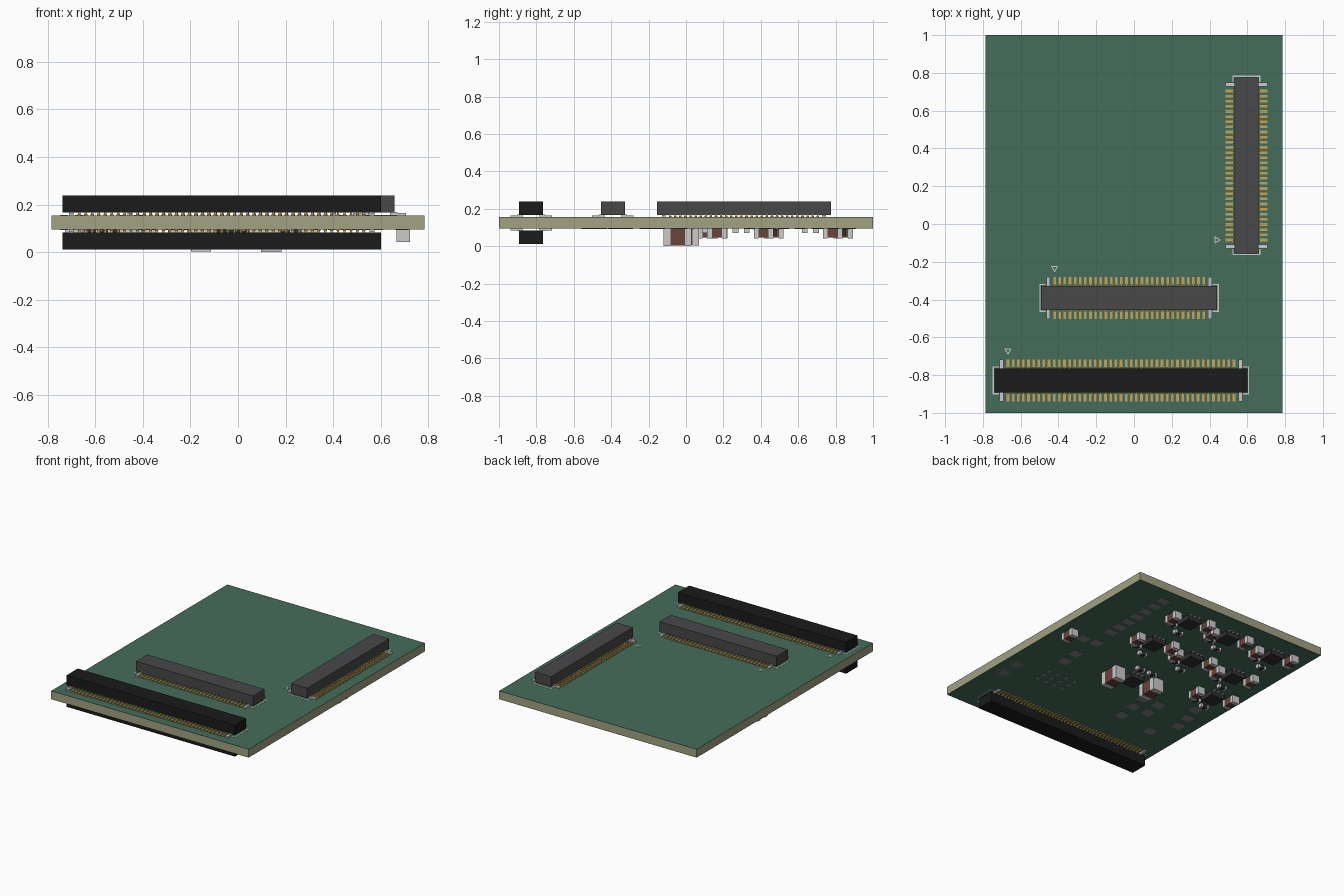
import bpy, bmesh
from math import pi, cos, sin
from mathutils import Matrix, Vector

if "Cube" in bpy.data.objects:
    bpy.data.objects.remove(bpy.data.objects["Cube"])

TOP, BOT = 0.155, 0.095


def material(name, r, g, b):
    m = bpy.data.materials.new(name)
    m.diffuse_color = (r, g, b, 1)
    m.use_nodes = True
    m.node_tree.nodes["Principled BSDF"].inputs["Base Color"].default_value = m.diffuse_color
    return m


GREEN = material("solder_mask", 0.06, 0.155, 0.105)
TAN = material("fibreglass", 0.36, 0.36, 0.23)
GREY = material("grey_plastic", 0.065, 0.065, 0.068)
BLACK = material("black_plastic", 0.011, 0.011, 0.011)
GOLD = material("gold", 0.56, 0.38, 0.10)
SILVER = material("tin", 0.58, 0.58, 0.56)
WHITE = material("silkscreen", 0.62, 0.64, 0.62)
BROWN = material("ceramic", 0.14, 0.06, 0.042)
CHIP = material("chip_plastic", 0.03, 0.03, 0.034)


def box(x0, x1, y0, y1, z0, z1):
    """Matrix turning a unit cube into the given extents."""
    return (Matrix.Translation(((x0 + x1) / 2, (y0 + y1) / 2, (z0 + z1) / 2))
            @ Matrix.Diagonal((x1 - x0, y1 - y0, z1 - z0, 1)))


def cbox(x, y, sx, sy, z0, z1):
    return box(x - sx / 2, x + sx / 2, y - sy / 2, y + sy / 2, z0, z1)


def boxes(name, mats, mat, frame=Matrix()):
    """One object made of many boxes."""
    bm = bmesh.new()
    for m in mats:
        bmesh.ops.create_cube(bm, size=1, matrix=frame @ m)
    return finish(name, bm, mat)


def finish(name, bm, mat):
    me = bpy.data.meshes.new(name)
    bm.to_mesh(me)
    bm.free()
    me.materials.append(mat)
    ob = bpy.data.objects.new(name, me)
    bpy.context.collection.objects.link(ob)
    return ob


# Board: fibreglass core with a thin mask on both faces
boxes("board_core", [box(-.785, .785, -1, 1, BOT + .001, TOP - .001)], TAN)
boxes("top_mask", [box(-.785, .785, -1, 1, TOP - .001, TOP)], GREEN)
boxes("bottom_mask", [box(-.785, .785, -1, 1, BOT, BOT + .001)], GREEN)


# Board-to-board connectors, built along local x with the board at local z = 0
def connector(name, frame, pins, mat):
    pitch = 0.0272
    half = (pins - 1) * pitch / 2
    L = half + .071
    boxes(name + "_body", [box(-L, L, -.064, .064, .012, .083)], mat, frame)
    leads, ends, silk = [], [], []
    for s in (-1, 1):
        for i in range(pins):
            x = -half + i * pitch
            leads.append(cbox(x, s * .09, .014, .042, 0, .006))
            leads.append(cbox(x, s * .062, .010, .020, .004, .014))
        for e in (-1, 1):
            ends.append(cbox(e * (half + .034), s * .09, .02, .042, 0, .010))
            ends.append(cbox(e * (half + .034), s * .06, .02, .03, 0, .014))
            silk.append(cbox(e * (L - .008), s * .0705, .03, .007, 0, .0015))
    for e in (-1, 1):
        silk.append(cbox(e * (L + .006), 0, .007, .148, 0, .0015))
    # first-pin triangle, three bars
    tip = Vector((-half, .157, .00075))
    for k in range(3):
        a = pi / 2 + k * 2 * pi / 3
        bar = Matrix.Translation(tip + Vector((cos(a), sin(a), 0)) * .009)
        silk.append(bar @ Matrix.Rotation(a + pi / 2, 4, 'Z')
                    @ Matrix.Diagonal((.034, .005, .0015, 1)))
    boxes(name + "_pins", leads, GOLD, frame)
    boxes(name + "_end_tabs", ends, SILVER, frame)
    boxes(name + "_outline", silk, WHITE, frame)


T, R = Matrix.Translation, Matrix.Rotation
connector("long_top_connector", T((-.069, -.828, TOP)), 45, BLACK)
connector("middle_connector", T((-.026, -.391, TOP)), 30, GREY)
connector("side_connector", T((.595, .31, TOP)) @ R(pi / 2, 4, 'Z'), 30, GREY)
connector("long_bottom_connector", T((-.069, -.828, BOT)) @ R(pi, 4, 'X'), 45, BLACK)

# Underside parts are collected by colour, then made at the end
bodies, caps_end, chips, chip_leads, small_bodies, pads = [], [], [], [], [], []


def capacitor(x, y, w, l, h):
    """Ceramic block along y with wrapped metal ends."""
    e = l * .24
    bodies.append(cbox(x, y, w - .006, l - .01, BOT - h + .003, BOT))
    for s in (-1, 1):
        caps_end.append(cbox(x, y + s * (l - e) / 2, w, e, BOT - h, BOT))


def resistor(x, y):
    small_bodies.append(cbox(x, y, .06, .028, BOT - .022, BOT))
    for s in (-1, 1):
        caps_end.append(cbox(x + s * .026, y, .016, .031, BOT - .025, BOT))


def regulator(x, y):
    """Flat chip with pads on two sides."""
    chips.append(cbox(x, y, .11, .11, BOT - .038, BOT - .002))
    for s in (-1, 1):
        for k in (-1, 0, 1):
            chip_leads.append(cbox(x + k * .035, y + s * .06, .015, .022, BOT - .006, BOT))


# Seven small power rails in three rows
for y, xs in ((.80, (.19, -.14, -.53)), (.43, (.19, -.14, -.50)), (.13, (-.575,))):
    for x in xs:
        regulator(x, y)
        capacitor(x + .125, y - .015, .057, .105, .053)
        capacitor(x - .125, y + .04, .057, .105, .053)
        resistor(x + .06, y - .105)
        resistor(x - .04, y - .165 if y > .2 else y - .14)

# Large rail with two tall capacitors, and the lone edge capacitor
regulator(-.01, -.03)
capacitor(.14, -.045, .085, .15, .095)
capacitor(-.155, -.005, .085, .15, .092)
resistor(.03, .10)
resistor(-.07, .10)
capacitor(.695, .165, .057, .105, .053)

# Bare test pads
for i in range(7):
    pads.append((.485, .34 + i * .09, .085, .06))
for x, y in ((.57, .16), (.47, .17), (.48, -.03), (.475, -.15),
             (-.25, -.20), (-.265, -.32), (-.28, -.46), (-.38, -.20), (-.39, -.32),
             (-.61, -.09), (-.64, -.21), (-.66, -.33), (-.56, -.50)):
    pads.append((x, y, .08, .075))
for i in range(4):
    for y in (-.44, -.38, -.32):
        pads.append((.25 + i * .072, y, .03, .035))

boxes("capacitor_bodies", bodies, BROWN)
boxes("metal_end_caps", caps_end, SILVER)
boxes("regulator_chips", chips, CHIP)
boxes("regulator_leads", chip_leads, SILVER)
boxes("resistor_bodies", small_bodies, CHIP)
PAD = material("dull_pad", .22, .24, .23)
boxes("test_pads", [cbox(*p, BOT - .002, BOT) for p in pads], PAD)

# Round targets: outer ring and centre dot
bm = bmesh.new()
for y in (-.39, -.53):
    n = 32
    c = Vector((.69, y, BOT - .0015))
    rings = [[bm.verts.new(c + Vector((r * cos(2 * pi * i / n), r * sin(2 * pi * i / n), 0)))
              for i in range(n)] for r in (.05, .042)]
    for i in range(n):
        j = (i + 1) % n
        bm.faces.new((rings[0][i], rings[1][i], rings[1][j], rings[0][j]))
    bmesh.ops.create_cone(bm, cap_ends=True, segments=24, radius1=.028, radius2=.028,
                          depth=.002, matrix=T((.69, y, BOT - .001)))
finish("round_targets", bm, PAD)
